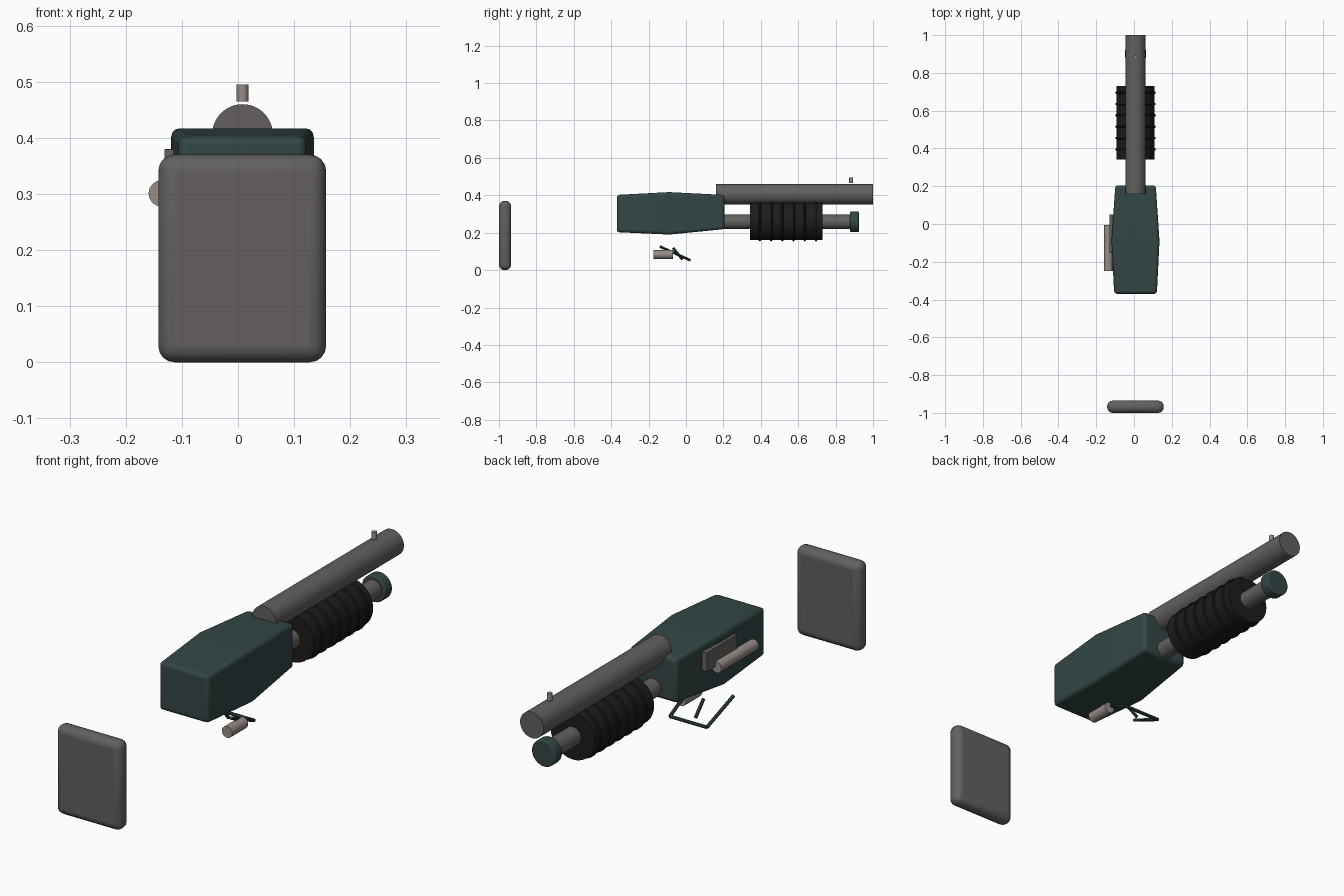
import bpy, bmesh, math
from mathutils import Vector

if "Cube" in bpy.data.objects:
    bpy.data.objects.remove(bpy.data.objects["Cube"])

CX = 0.008   # centre line of the body


def material(name, rgb):
    m = bpy.data.materials.new(name)
    m.diffuse_color = (*rgb, 1)
    m.use_nodes = True
    m.node_tree.nodes["Principled BSDF"].inputs["Base Color"].default_value = m.diffuse_color
    return m


STEEL = material("steel_grey", (0.125, 0.118, 0.113))
GREEN = material("dark_green", (0.033, 0.061, 0.060))
BLACK = material("rubber_black", (0.012, 0.012, 0.012))
PALE = material("pale_metal", (0.31, 0.26, 0.24))


def finish(obj, name, mat, bevel=0, segments=4):
    obj.name = name
    obj.data.materials.append(mat)
    bpy.ops.object.select_all(action='DESELECT')
    obj.select_set(True)
    bpy.context.view_layer.objects.active = obj
    if bevel:
        b = obj.modifiers.new("rounding", 'BEVEL')
        b.width, b.segments, b.limit_method = bevel, segments, 'ANGLE'
        b.angle_limit = math.radians(40)
    bpy.ops.object.shade_smooth_by_angle(angle=math.radians(35))
    return obj


def rod(name, a, b, radius, mat, sides=32, bevel=0):
    a, b = Vector(a), Vector(b)
    bpy.ops.mesh.primitive_cylinder_add(vertices=sides, radius=radius,
                                        depth=(b - a).length, location=(a + b) / 2)
    o = bpy.context.object
    o.rotation_euler = (b - a).to_track_quat('Z', 'Y').to_euler()
    return finish(o, name, mat, bevel, 3)


def box(name, lo, hi, mat, bevel):
    lo, hi = Vector(lo), Vector(hi)
    bpy.ops.mesh.primitive_cube_add(size=1, location=(lo + hi) / 2)
    o = bpy.context.object
    o.scale = hi - lo
    bpy.ops.object.transform_apply(location=False, rotation=False, scale=True)
    return finish(o, name, mat, bevel)


# Butt plate
box("butt_plate", (-0.142, -1, 0), (0.157, -0.935, 0.37), STEEL, 0.029)

# Receiver: rectangular sections, widest in the middle (y, half width, bottom, top)
bm = bmesh.new()
rings = []
for y, w, z0, z1 in [(-0.37, 0.113, 0.203, 0.402), (-0.09, 0.127, 0.19, 0.417),
                     (0.205, 0.107, 0.219, 0.402)]:
    rings.append([bm.verts.new((CX + sx * w, y, z))
                  for sx, z in [(-1, z0), (1, z0), (1, z1), (-1, z1)]])
for r, s in zip(rings, rings[1:]):
    for i in range(4):
        j = (i + 1) % 4
        bm.faces.new((r[i], r[j], s[j], s[i]))
bm.faces.new(rings[0])
bm.faces.new(rings[-1])
bmesh.ops.recalc_face_normals(bm, faces=bm.faces)
mesh = bpy.data.meshes.new("receiver")
bm.to_mesh(mesh)
bm.free()
receiver = bpy.data.objects.new("receiver", mesh)
bpy.context.collection.objects.link(receiver)
finish(receiver, "receiver", GREEN, 0.015, 3)

# Barrel, sight, lower tube and its cap
rod("barrel", (CX, 0.16, 0.406), (CX, 1, 0.406), 0.054, STEEL, 48)
rod("front_sight", (CX, 0.883, 0.465), (CX, 0.883, 0.495), 0.0105, PALE, 16)
rod("lower_tube", (CX, 0.12, 0.258), (CX, 0.9, 0.258), 0.038, STEEL)
rod("tube_cap", (CX, 0.877, 0.258), (CX, 0.924, 0.258), 0.055, GREEN, 32, 0.006)

# Ribbed sliding grip
rod("grip", (CX, 0.342, 0.261), (CX, 0.731, 0.261), 0.101, BLACK, 32)
for i in range(6):
    bpy.ops.mesh.primitive_torus_add(major_radius=0.101, minor_radius=0.0065,
                                     major_segments=32, minor_segments=8,
                                     location=(CX, 0.395 + 0.06 * i, 0.261),
                                     rotation=(math.pi / 2, 0, 0))
    finish(bpy.context.object, f"grip_rib_{i + 1}", BLACK)

# Side handle with its slot plate, and the lower button
rod("side_handle", (-0.136, -0.25, 0.301), (-0.136, -0.005, 0.301), 0.0235, PALE, 16)
box("side_plate", (-0.131, -0.15, 0.30), (-0.10, 0.05, 0.38), STEEL, 0.002)
rod("lower_button", (0.072, -0.175, 0.083), (0.072, -0.07, 0.083), 0.024, PALE, 12)

# Tilted guard frame and trigger
guard = [(-0.12, -0.14, 0.126), (-0.11, 0.02, 0.054), (0.06, 0.02, 0.054), (0.066, -0.14, 0.126)]
for i, (a, b) in enumerate(zip(guard, guard[1:])):
    rod(f"guard_bar_{i + 1}", a, b, 0.007, GREEN, 8)
rod("trigger", (-0.033, -0.069, 0.119), (-0.03, -0.019, 0.056), 0.007, GREEN, 8)
